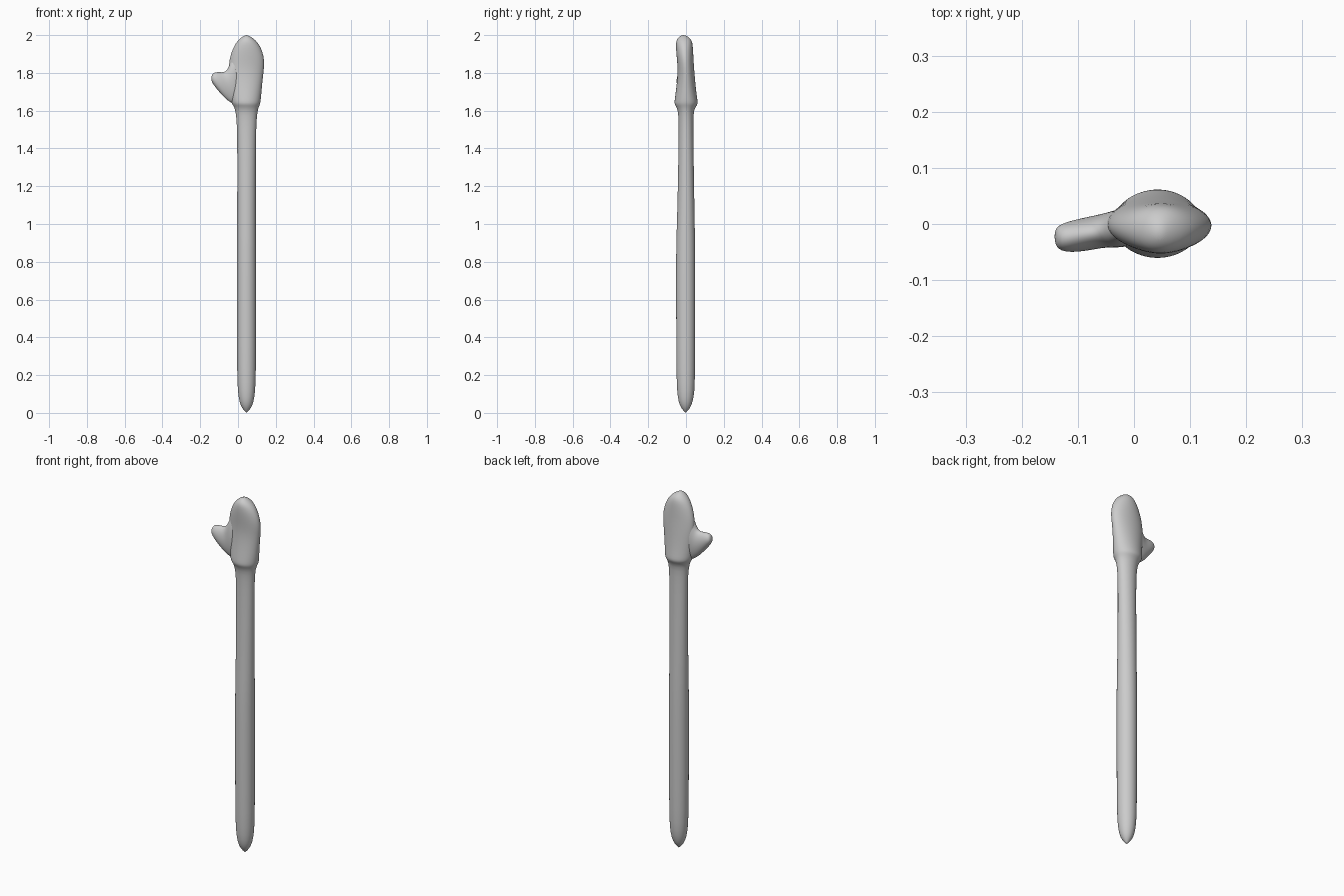
import bpy, bmesh, math

SIDES = 32
grey = bpy.data.materials.new("light_grey")
grey.diffuse_color = (0.6, 0.6, 0.6, 1)


def loft(name, start, end, sections, place):
    """Skin elliptical sections (t, a_min, a_max, b_min, b_max) between two tip points."""
    bm = bmesh.new()
    rings = []
    for t, a0, a1, b0, b1 in sections:
        ring = []
        for i in range(SIDES):
            ang = 2 * math.pi * i / SIDES
            a = (a0 + a1) / 2 + (a1 - a0) / 2 * math.cos(ang)
            b = (b0 + b1) / 2 + (b1 - b0) / 2 * math.sin(ang)
            ring.append(bm.verts.new(place(t, a, b)))
        rings.append(ring)
    tips = bm.verts.new(start), bm.verts.new(end)
    for i in range(SIDES):
        j = (i + 1) % SIDES
        for lo, hi in zip(rings, rings[1:]):
            bm.faces.new((lo[i], lo[j], hi[j], hi[i]))
        bm.faces.new((tips[0], rings[0][j], rings[0][i]))
        bm.faces.new((tips[1], rings[-1][i], rings[-1][j]))
    bmesh.ops.recalc_face_normals(bm, faces=bm.faces)
    for f in bm.faces:
        f.smooth = True
    mesh = bpy.data.meshes.new(name)
    bm.to_mesh(mesh)
    bm.free()
    mesh.materials.append(grey)
    obj = bpy.data.objects.new(name, mesh)
    bpy.context.collection.objects.link(obj)
    sub = obj.modifiers.new("smooth", 'SUBSURF')
    sub.levels = sub.render_levels = 1
    return obj


# Long arm flaring into a flattened mitten palm: z, x range, y range
arm_and_palm = [
    (0.012, 0.033, 0.057, -0.014, 0.010),
    (0.03, 0.019, 0.071, -0.028, 0.024),
    (0.06, 0.007, 0.083, -0.040, 0.036),
    (0.11, -0.001, 0.091, -0.047, 0.045),
    (0.20, -0.005, 0.095, -0.051, 0.048),
    (0.50, -0.006, 0.096, -0.052, 0.049),
    (0.88, -0.006, 0.096, -0.053, 0.049),
    (1.00, -0.005, 0.095, -0.048, 0.046),
    (1.20, -0.004, 0.094, -0.043, 0.043),
    (1.45, -0.004, 0.095, -0.039, 0.039),
    (1.55, -0.007, 0.098, -0.039, 0.039),
    (1.60, -0.014, 0.104, -0.043, 0.041),
    (1.622, -0.022, 0.111, -0.053, 0.053),
    (1.635, -0.032, 0.117, -0.061, 0.062),
    (1.65, -0.037, 0.120, -0.061, 0.062),
    (1.68, -0.040, 0.123, -0.057, 0.057),
    (1.74, -0.045, 0.128, -0.049, 0.050),
    (1.80, -0.050, 0.135, -0.044, 0.045),
    (1.85, -0.048, 0.140, -0.046, 0.041),
    (1.89, -0.041, 0.136, -0.050, 0.039),
    (1.93, -0.027, 0.123, -0.053, 0.037),
    (1.96, -0.010, 0.105, -0.053, 0.034),
    (1.98, 0.008, 0.085, -0.048, 0.026),
    (1.995, 0.028, 0.062, -0.033, 0.006),
]
loft("arm_and_mitten", (0.045, -0.002, 0), (0.045, -0.014, 2.001),
     arm_and_palm, lambda t, a, b: (a, b, t))

# Thumb spreading into the palm: x, y range, z range
thumb = [
    (-0.140, -0.036, -0.010, 1.757, 1.783),
    (-0.135, -0.045, -0.003, 1.746, 1.796),
    (-0.122, -0.050, 0.003, 1.727, 1.804),
    (-0.100, -0.050, 0.009, 1.700, 1.804),
    (-0.075, -0.046, 0.014, 1.672, 1.803),
    (-0.058, -0.043, 0.018, 1.657, 1.813),
    (-0.046, -0.042, 0.021, 1.648, 1.840),
    (-0.030, -0.042, 0.026, 1.638, 1.885),
    (0.000, -0.040, 0.030, 1.642, 1.900),
]
loft("thumb", (-0.142, -0.022, 1.770), (0.03, 0, 1.77),
     thumb, lambda t, a, b: (t, a, b))
